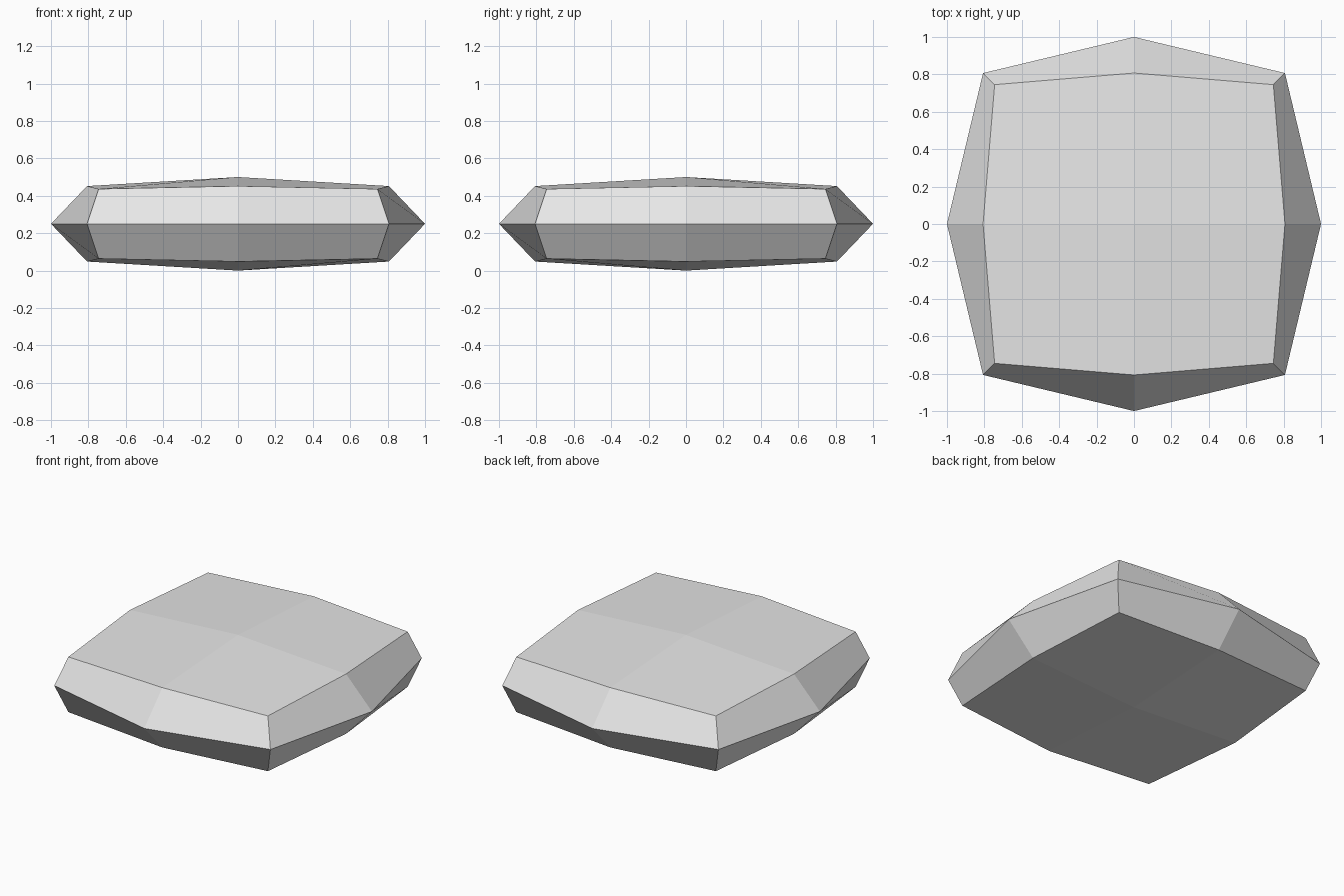
import bpy
import bmesh
from mathutils import Vector

default_cube = bpy.data.objects.get("Cube")
if default_cube:
    bpy.data.objects.remove(default_cube, do_unlink=True)

# Plain light grey surface
grey = bpy.data.materials.new("light_grey")
grey.use_nodes = True
colour = (0.8, 0.8, 0.8, 1)
grey.diffuse_color = colour
grey.node_tree.nodes["Principled BSDF"].inputs["Base Color"].default_value = colour

# Cube with every side split into four quads
bm = bmesh.new()
bmesh.ops.create_cube(bm, size=2)
bmesh.ops.subdivide_edges(bm, edges=bm.edges[:], cuts=1, use_grid_fill=True)

# Pull edge midpoints and corners inward so every side bulges, then flatten
FACE_CENTRE, EDGE_MIDDLE, CORNER = 1.0, 0.807, 0.745
HALF_HEIGHT = 0.25
for v in bm.verts:
    sides_touched = sum(abs(c) > 0.5 for c in v.co)
    v.co *= (FACE_CENTRE, EDGE_MIDDLE, CORNER)[sides_touched - 1]
bmesh.ops.scale(bm, vec=Vector((1, 1, HALF_HEIGHT)), verts=bm.verts)
bmesh.ops.translate(bm, vec=Vector((0, 0, HALF_HEIGHT)), verts=bm.verts)
bmesh.ops.recalc_face_normals(bm, faces=bm.faces)

mesh = bpy.data.meshes.new("cushion_block")
bm.to_mesh(mesh)
bm.free()
mesh.materials.append(grey)
block = bpy.data.objects.new("cushion_block", mesh)
bpy.context.collection.objects.link(block)
